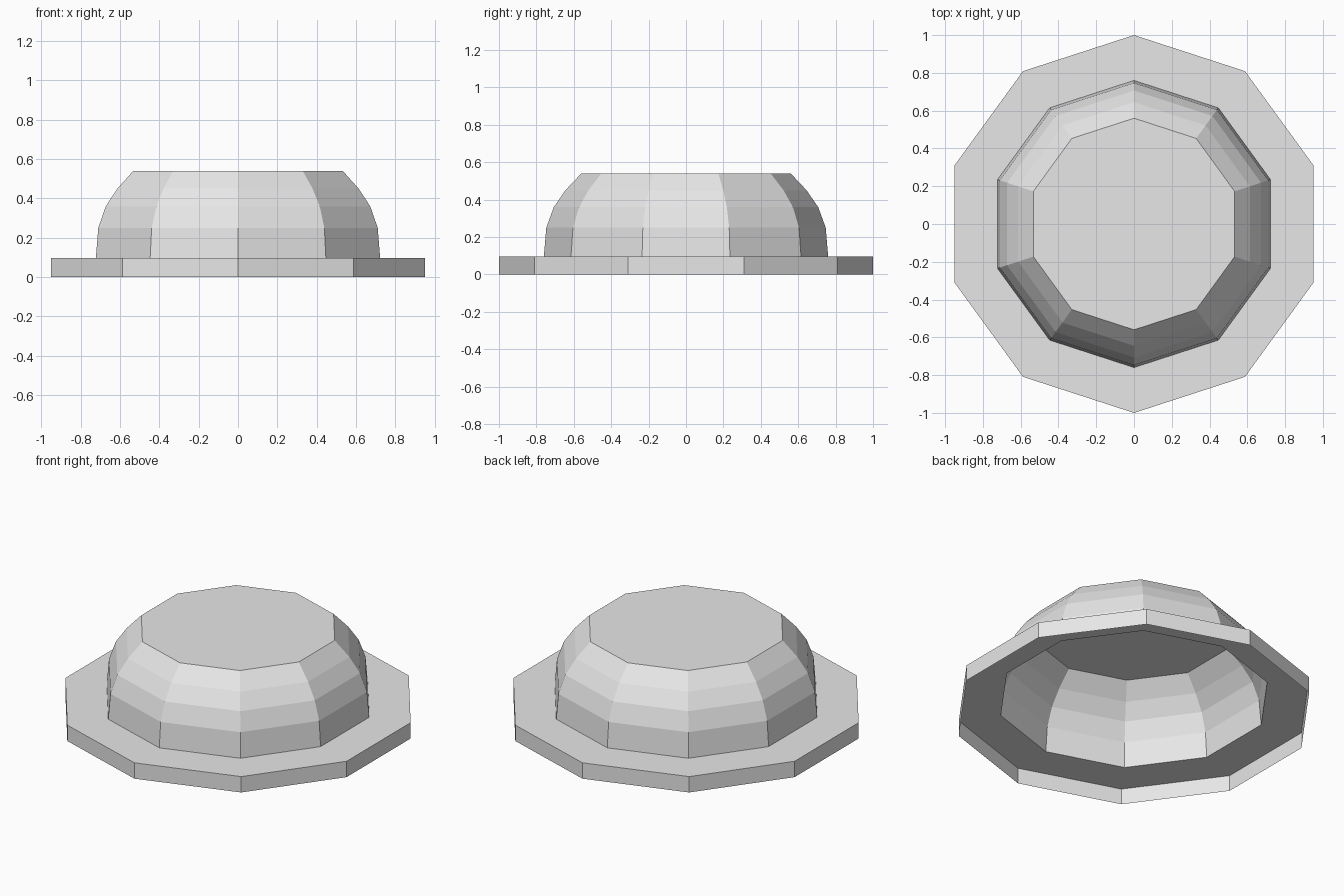
import bpy
import bmesh
from math import sin, cos, tau

SIDES = 10

cube = bpy.data.objects.get("Cube")
if cube:
    bpy.data.objects.remove(cube, do_unlink=True)

grey = bpy.data.materials.new("light grey")
grey.use_nodes = True
colour = (0.8, 0.8, 0.8, 1)
grey.diffuse_color = colour
grey.node_tree.nodes["Principled BSDF"].inputs["Base Color"].default_value = colour


def lathe(name, profile, cap=False):
    """Thin faceted shell turned from (radius, height) points, bottom to top."""
    bm = bmesh.new()
    rings = []
    for r, z in profile:
        angles = [tau * i / SIDES for i in range(SIDES)]
        rings.append([bm.verts.new((-r * sin(a), r * cos(a), z)) for a in angles])
    for low, high in zip(rings, rings[1:]):
        for i in range(SIDES):
            j = (i + 1) % SIDES
            bm.faces.new((low[i], low[j], high[j], high[i]))
    if cap:
        bm.faces.new(rings[-1])
    mesh = bpy.data.meshes.new(name)
    bm.to_mesh(mesh)
    bm.free()
    mesh.materials.append(grey)
    obj = bpy.data.objects.new(name, mesh)
    bpy.context.collection.objects.link(obj)
    return obj


# Flange: outer skirt and flat ring, open underneath
lathe("flange", [(1, 0), (1, 0.097), (0.76, 0.097)])

# Dome: hollow, with a flat closed top
lathe("dome", [(0.76, 0.097), (0.747, 0.25), (0.707, 0.36),
               (0.645, 0.45), (0.56, 0.54)], cap=True)
